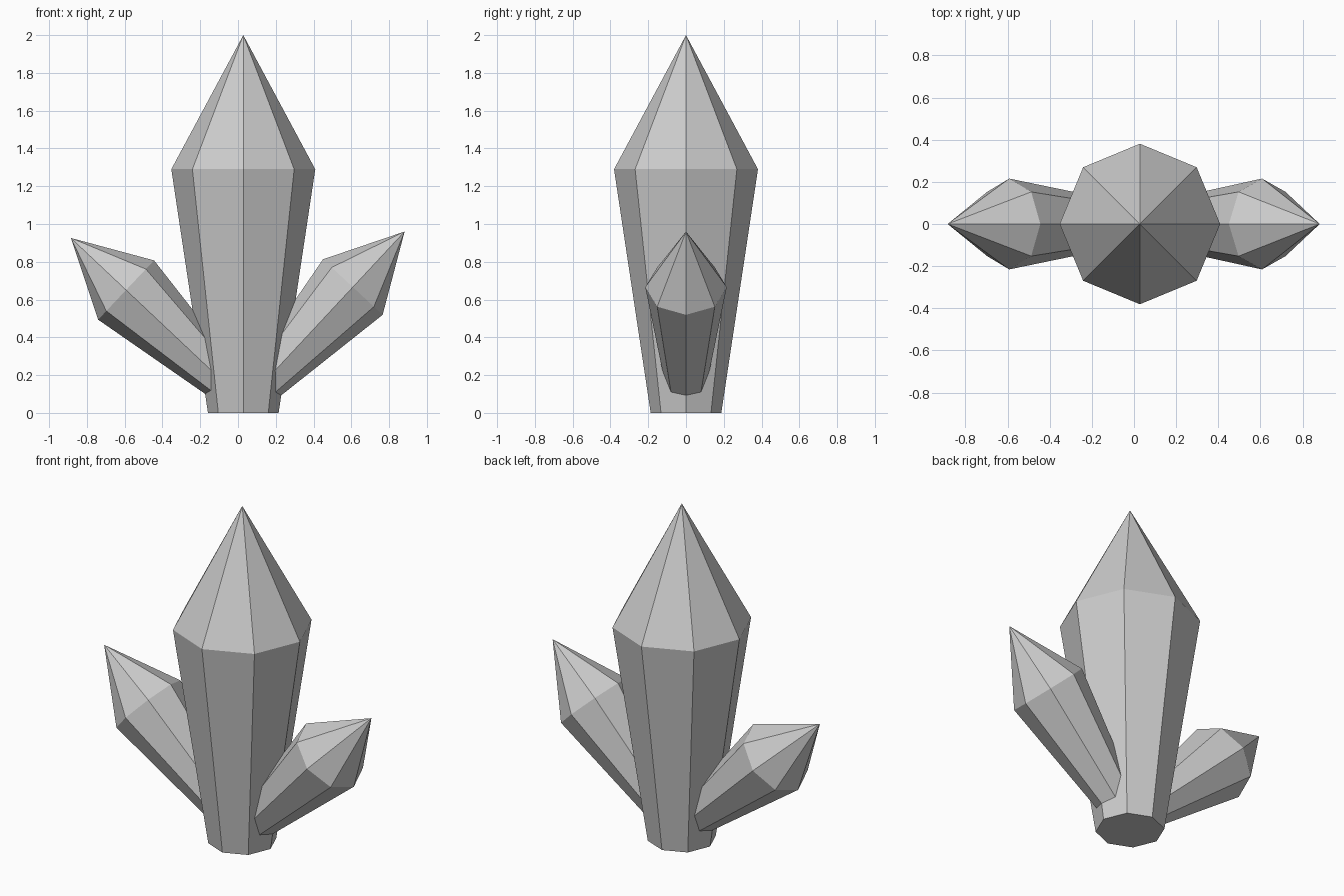
import bpy, bmesh, math
from mathutils import Matrix, Vector

if "Cube" in bpy.data.objects:
    bpy.data.objects.remove(bpy.data.objects["Cube"])

SIDES = 8


def crystal(name, tip, tilt, scale):
    """Flared octagonal shaft with a pointed cap, placed by its tip."""
    bm = bmesh.new()
    rings = []
    for radius, z in ((0.187, -2.0), (0.381, -0.71)):
        rings.append([bm.verts.new((radius * math.cos(math.tau * i / SIDES),
                                    radius * math.sin(math.tau * i / SIDES), z))
                      for i in range(SIDES)])
    apex = bm.verts.new((0, 0, 0))
    low, high = rings
    bm.faces.new(low[::-1])
    for i in range(SIDES):
        j = (i + 1) % SIDES
        bm.faces.new((low[i], low[j], high[j], high[i]))
        bm.faces.new((high[i], high[j], apex))
    # Lean in the x-z plane about the tip
    bm.transform(Matrix.Translation(Vector(tip))
                 @ Matrix.Rotation(math.radians(tilt), 4, 'Y')
                 @ Matrix.Scale(scale, 4))
    mesh = bpy.data.meshes.new(name)
    bm.to_mesh(mesh)
    bm.free()
    bpy.context.collection.objects.link(bpy.data.objects.new(name, mesh))


# Tall centre crystal and the two leaning side crystals
crystal("main_crystal", (0.028, 0, 2.0), 0, 1.0)
crystal("right_crystal", (0.882, 0, 0.96), 43, 0.566)
crystal("left_crystal", (-0.885, 0, 0.926), -46.7, 0.566)
